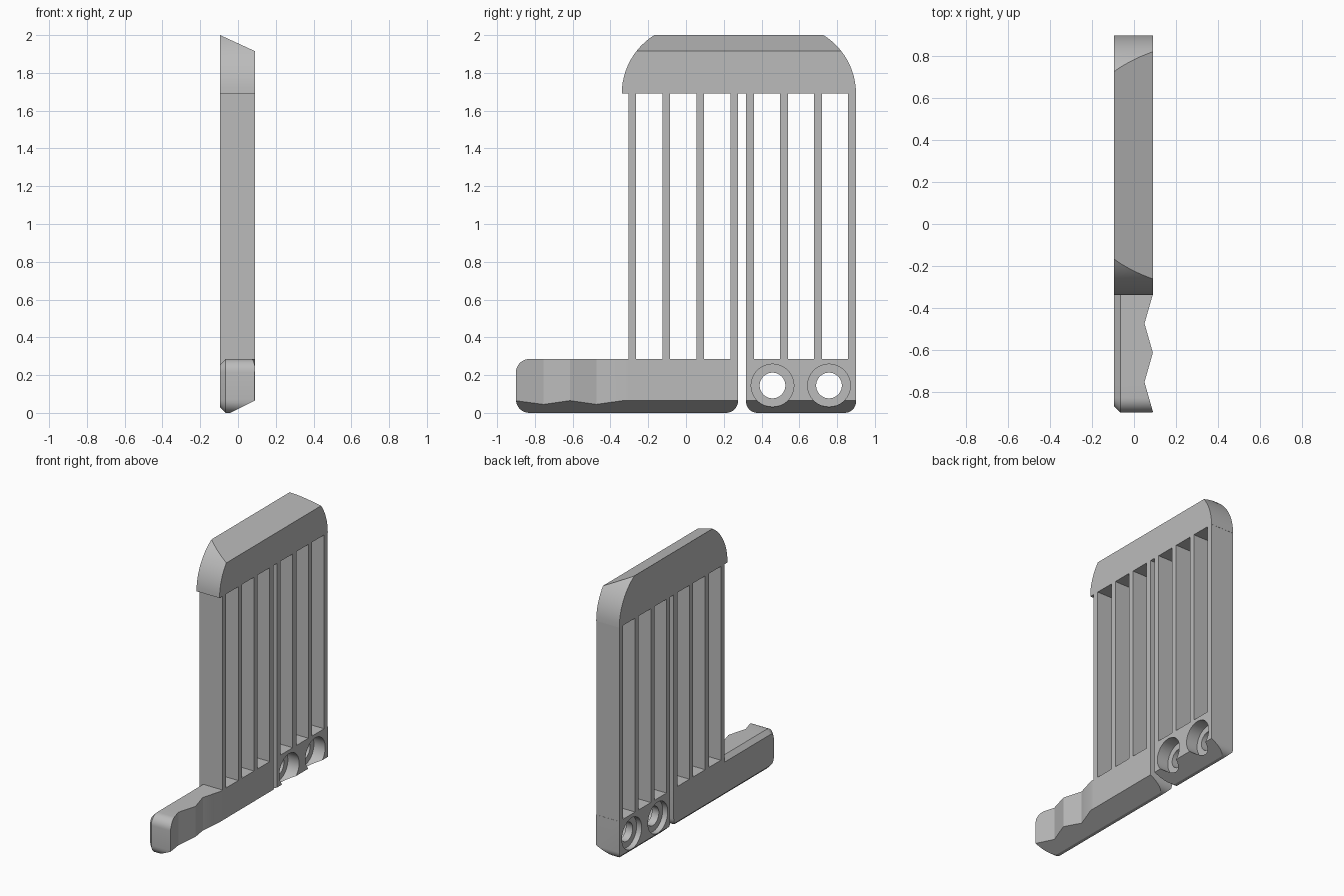
import bpy, bmesh, math
from mathutils import Vector

cube = bpy.data.objects.get("Cube")
if cube:
    bpy.data.objects.remove(cube, do_unlink=True)

X0, X1 = -0.095, 0.09          # thickness of the whole plate
BASE_TOP, CAP_BOTTOM, TOP = 0.285, 1.69, 2.0
BAR = 0.041

grey = bpy.data.materials.new("plain_grey")
grey.use_nodes = True
grey.diffuse_color = (0.5, 0.5, 0.5, 1)
grey.node_tree.nodes["Principled BSDF"].inputs["Base Color"].default_value = (0.5, 0.5, 0.5, 1)


def slab(outline):
    """Extrude a (y, z) outline through the thickness."""
    bm = bmesh.new()
    face = bm.faces.new([bm.verts.new((X0, y, z)) for y, z in outline])
    out = bmesh.ops.extrude_face_region(bm, geom=[face])
    for v in out["geom"]:
        if isinstance(v, bmesh.types.BMVert):
            v.co.x = X1
    bmesh.ops.recalc_face_normals(bm, faces=bm.faces)
    return bm


def trim(bm, point, normal):
    """Slice off everything on the normal side and close the cut."""
    cut = bmesh.ops.bisect_plane(bm, geom=bm.verts[:] + bm.edges[:] + bm.faces[:],
                                 plane_co=point, plane_no=normal, clear_outer=True)
    edges = [e for e in cut["geom_cut"] if isinstance(e, bmesh.types.BMEdge) and e.is_boundary]
    bmesh.ops.edgeloop_fill(bm, edges=edges)


def finish(bm, name):
    bmesh.ops.recalc_face_normals(bm, faces=bm.faces)
    mesh = bpy.data.meshes.new(name)
    bm.to_mesh(mesh)
    bm.free()
    mesh.materials.append(grey)
    obj = bpy.data.objects.new(name, mesh)
    bpy.context.collection.objects.link(obj)
    return obj


def smooth(obj):
    bpy.ops.object.select_all(action='DESELECT')
    obj.select_set(True)
    bpy.context.view_layer.objects.active = obj
    bpy.ops.object.shade_smooth_by_angle(angle=math.radians(25))


def rounded(y0, y1, z0, z1, radii, steps=8):
    """Rectangle with radii at lower left, lower right, upper right, upper left."""
    corners = [(y0, z0, 1, 1), (y1, z0, -1, 1), (y1, z1, -1, -1), (y0, z1, 1, -1)]
    pts = []
    for i, ((y, z, sy, sz), r) in enumerate(zip(corners, radii)):
        if not r:
            pts.append((y, z))
            continue
        for k in range(steps + 1):
            a = math.pi * (1 + i / 2 + k / steps / 2)
            pts.append((y + sy * r + r * math.cos(a), z + sz * r + r * math.sin(a)))
    return pts


def trim_bottom(bm):
    """Long sloped underside and the small chamfer opposite."""
    trim(bm, (X1, 0, 0.065), Vector((0.065, 0, -0.13)).normalized())


def trim_edge(bm):
    trim(bm, (X0, 0, 0.03), Vector((-1, 0, -1)).normalized())


# Cap with rounded ends and a sloped top
R = 0.365
Y0, Y1 = -0.34, 0.90
reach = math.asin((TOP - CAP_BOTTOM) / R)
arc = [(R * math.cos(reach * k / 12), R * math.sin(reach * k / 12)) for k in range(13)]
outline = [(Y1 - R + a, CAP_BOTTOM + b) for a, b in arc]
outline += [(Y0 + R - a, CAP_BOTTOM + b) for a, b in reversed(arc)]
bm = slab(outline)
trim(bm, (X1, 0, 1.915), Vector((0.085, 0, X1 - X0)).normalized())
smooth(finish(bm, "top_cap"))

# Upright bars in two groups of four
for group, start in (("front", -0.305), ("rear", 0.318)):
    for i in range(4):
        y = start + i * 0.18
        bm = slab(rounded(y, y + BAR, BASE_TOP, CAP_BOTTOM, (0, 0, 0, 0)))
        finish(bm, f"{group}_bar_{i + 1}")

# Front base under the first group of bars
JOINT = -0.305
bm = slab(rounded(JOINT, 0.276, 0, BASE_TOP, (0, 0.065, 0, 0)))
trim_bottom(bm)
trim_edge(bm)
smooth(finish(bm, "front_base"))

# Handle with shallow finger notches and chamfered edges
PITCH, START, DEPTH = 0.28, -0.335, 0.04
bm = slab(rounded(-0.90, JOINT, 0, BASE_TOP, (0.07, 0, 0, 0.07)))
for k in range(4):
    bmesh.ops.bisect_plane(bm, geom=bm.verts[:] + bm.edges[:] + bm.faces[:],
                           plane_co=(0, START - k * PITCH / 2, 0), plane_no=(0, 1, 0))
for v in bm.verts:
    if v.co.x > 0 and v.co.y < START:
        t = ((START - v.co.y) / PITCH) % 1
        v.co.x = X1 - DEPTH * (1 - abs(2 * t - 1))
rim = [e for e in bm.edges
       if all(abs(v.co.x - X0) < 1e-4 for v in e.verts)
       and any(abs(f.normal.x) < 0.5 for f in e.link_faces)
       and not all(abs(v.co.y - JOINT) < 1e-4 for v in e.verts)]
bmesh.ops.bevel(bm, geom=rim, offset=0.03, segments=1, affect='EDGES')
trim_bottom(bm)
smooth(finish(bm, "handle"))

# Rear base with two stepped screw holes
bm = slab(rounded(0.318, 0.90, 0, BASE_TOP, (0.06, 0.06, 0, 0)))
trim_bottom(bm)
trim_edge(bm)
rear_base = finish(bm, "rear_base")
for y in (0.458, 0.757):
    for radius, a, b in ((0.068, -0.2, 0.2), (0.113, 0.0, 0.2), (0.113, -0.2, -0.055)):
        bpy.ops.mesh.primitive_cylinder_add(vertices=48, radius=radius, depth=b - a,
                                            location=((a + b) / 2, y, 0.145),
                                            rotation=(0, math.pi / 2, 0))
        cutter = bpy.context.object
        cutter.name = "hole_cutter"
        cutter.hide_render = True
        cutter.data.materials.append(grey)
        mod = rear_base.modifiers.new("hole", 'BOOLEAN')
        mod.object, mod.operation, mod.solver = cutter, 'DIFFERENCE', 'EXACT'
        bpy.context.view_layer.objects.active = rear_base
        bpy.ops.object.modifier_apply(modifier=mod.name)
        bpy.data.objects.remove(cutter, do_unlink=True)
smooth(rear_base)
